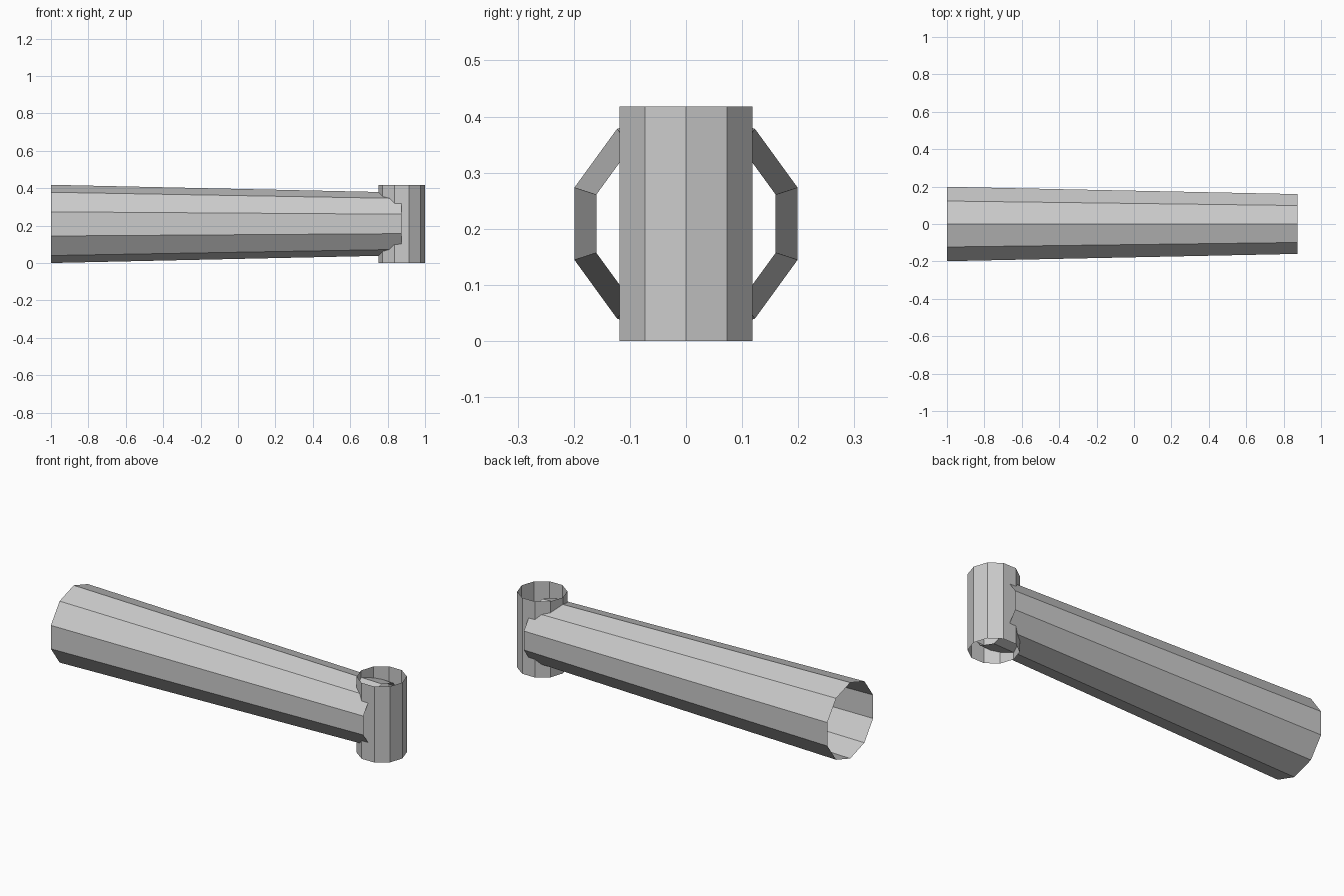
import bpy, bmesh
from math import radians
from mathutils import Matrix

cube = bpy.data.objects.get("Cube")
if cube:
    bpy.data.objects.remove(cube, do_unlink=True)

SIDES = 10
HALF_HEIGHT = 0.209

# Single flat grey for every part
grey = bpy.data.materials.new("light_grey")
grey.use_nodes = True
colour = (0.6, 0.6, 0.6, 1)
grey.diffuse_color = colour
grey.node_tree.nodes["Principled BSDF"].inputs["Base Color"].default_value = colour


def open_tube(name, r_start, r_end, length, transform):
    """Thin-walled, flat-shaded tube with both ends open."""
    bm = bmesh.new()
    bmesh.ops.create_cone(bm, cap_ends=False, segments=SIDES,
                          radius1=r_start, radius2=r_end, depth=length)
    # Put a corner of the polygon on the local +x axis
    first = max(bm.verts, key=lambda v: v.co.x)
    spin = Matrix.Rotation(-first.co.xy.angle_signed((1, 0)) * -1, 4, "Z") \
        if abs(first.co.y) > 1e-4 else Matrix.Identity(4)
    bmesh.ops.transform(bm, matrix=transform @ spin, verts=bm.verts)
    mesh = bpy.data.meshes.new(name)
    bm.to_mesh(mesh)
    bm.free()
    mesh.materials.append(grey)
    obj = bpy.data.objects.new(name, mesh)
    bpy.context.collection.objects.link(obj)
    return obj


# Tapered arm lying along x, with a corner pointing up
open_tube("tapered_arm", 0.209, 0.168, 1.875,
          Matrix.Translation((-0.0625, 0, HALF_HEIGHT))
          @ Matrix.Rotation(radians(90), 4, "Y"))

# Upright sleeve crossing the narrow end
open_tube("upright_sleeve", 0.125, 0.125, 2 * HALF_HEIGHT,
          Matrix.Translation((0.875, 0, HALF_HEIGHT)))
